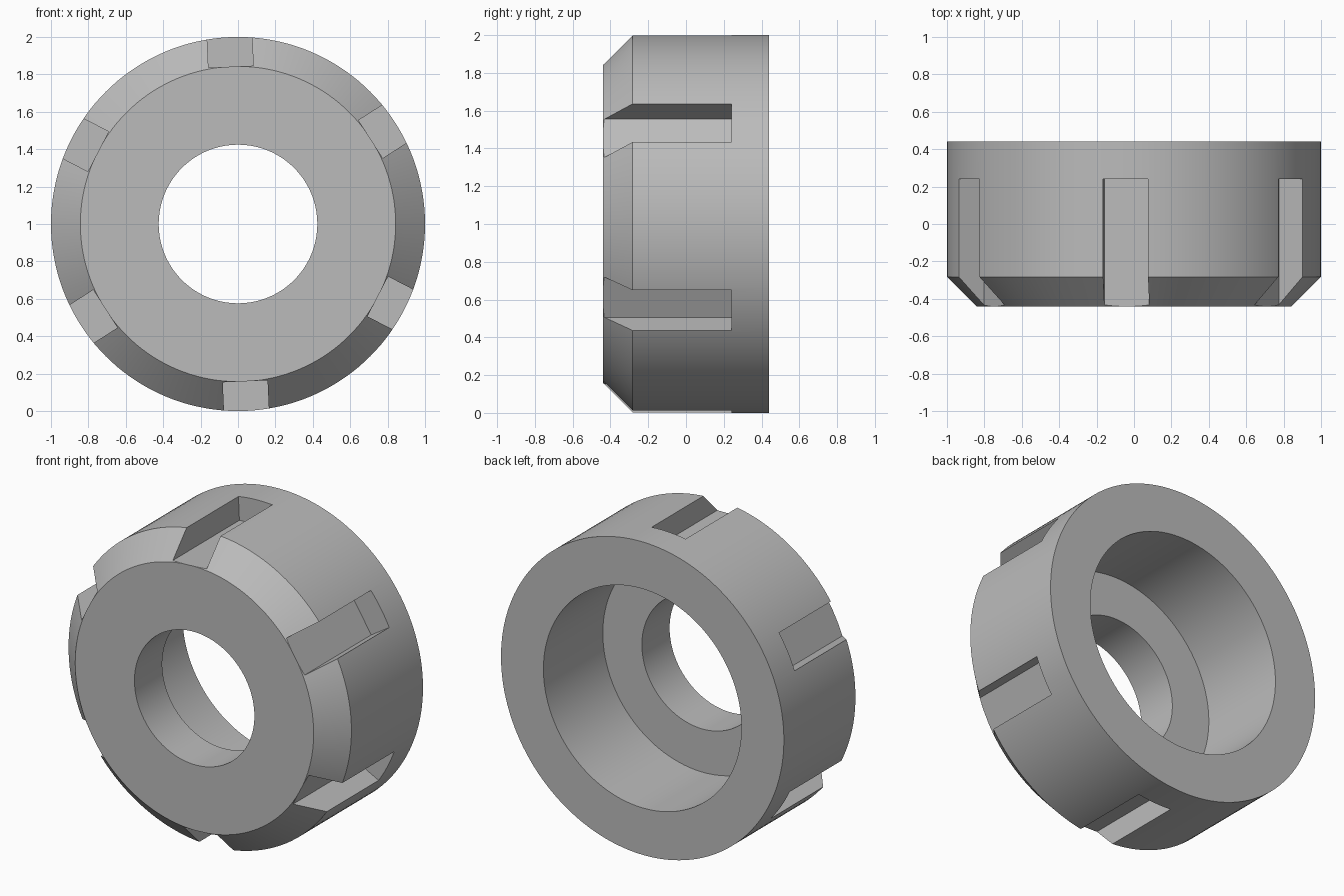
import bpy
import bmesh
from math import pi, radians
from mathutils import Matrix, Vector

SEGMENTS = 144
SLOTS = 6

cube = bpy.data.objects.get("Cube")
if cube:
    bpy.data.objects.remove(cube, do_unlink=True)

steel = bpy.data.materials.new("grey_steel")
steel.use_nodes = True
colour = (0.5, 0.5, 0.5, 1)
steel.diffuse_color = colour
steel.node_tree.nodes["Principled BSDF"].inputs["Base Color"].default_value = colour


def make_object(name, bm):
    bmesh.ops.recalc_face_normals(bm, faces=bm.faces)
    mesh = bpy.data.meshes.new(name)
    bm.to_mesh(mesh)
    bm.free()
    mesh.materials.append(steel)
    obj = bpy.data.objects.new(name, mesh)
    bpy.context.collection.objects.link(obj)
    return obj


# Ring body: (radius, y) profile with front chamfer and stepped bore
profile = [(0.424, -0.44), (0.843, -0.44), (1, -0.283), (1, 0.44),
           (0.7, 0.44), (0.7, -0.16), (0.424, -0.16)]
bm = bmesh.new()
points = [bm.verts.new((r, y, 1)) for r, y in profile]
edges = [bm.edges.new((a, b)) for a, b in zip(points, points[1:] + points[:1])]
bmesh.ops.spin(bm, geom=points + edges, cent=(0, 0, 1), axis=(0, 1, 0),
               angle=2 * pi, steps=SEGMENTS, use_duplicate=False)
bmesh.ops.remove_doubles(bm, verts=bm.verts, dist=0.0005)
nut = make_object("slotted_nut", bm)

# Spanner slots: flat-floored boxes around the rim, open at the front
low, high = Vector((-0.12, -0.6, 0.842)), Vector((0.12, 0.24, 1.2))
bm = bmesh.new()
for i in range(SLOTS):
    turn = Matrix.Rotation(i * 2 * pi / SLOTS - radians(2.6), 4, 'Y')
    place = (Matrix.Translation((0, 0, 1)) @ turn
             @ Matrix.Translation((low + high) / 2)
             @ Matrix.Diagonal((*(high - low), 1)))
    bmesh.ops.create_cube(bm, size=1, matrix=place)
cutter = make_object("slot_cutter", bm)
cutter.hide_render = True

cut = nut.modifiers.new("slots", 'BOOLEAN')
cut.operation = 'DIFFERENCE'
cut.solver = 'EXACT'
cut.object = cutter
bpy.ops.object.select_all(action='DESELECT')
nut.select_set(True)
bpy.context.view_layer.objects.active = nut
bpy.ops.object.modifier_apply(modifier=cut.name)
bpy.data.objects.remove(cutter, do_unlink=True)

bpy.ops.object.shade_smooth_by_angle(angle=radians(25))
